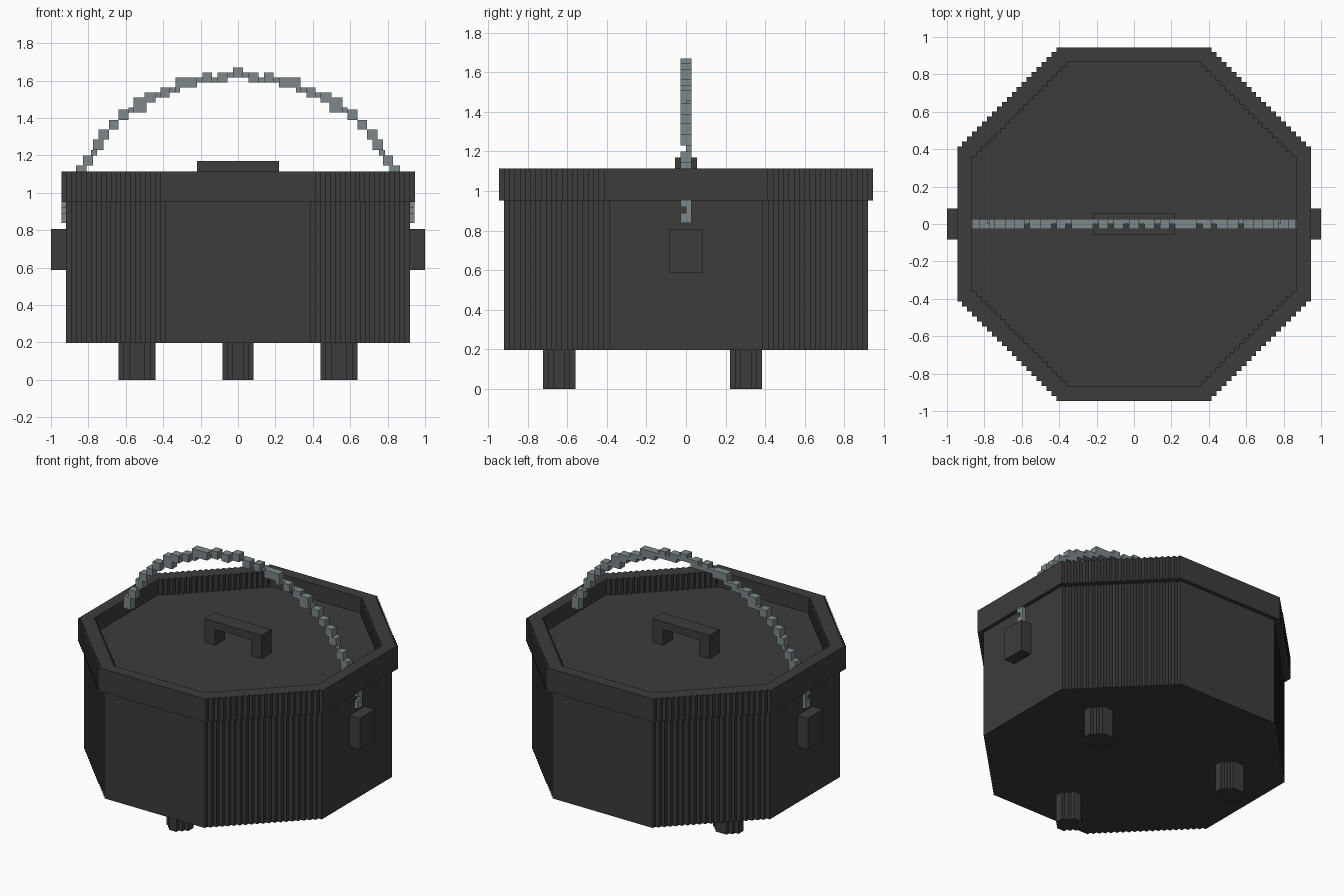
import bpy, bmesh

if "Cube" in bpy.data.objects:
    bpy.data.objects.remove(bpy.data.objects["Cube"])


def material(name, rgb):
    m = bpy.data.materials.new(name)
    m.diffuse_color = (*rgb, 1.0)
    m.use_nodes = True
    m.node_tree.nodes["Principled BSDF"].inputs["Base Color"].default_value = m.diffuse_color
    return m


IRON = material("dark iron", (0.045, 0.045, 0.045))
STEEL = material("chain steel", (0.205, 0.245, 0.255))


def finish(bm, name, mat):
    bmesh.ops.recalc_face_normals(bm, faces=bm.faces[:])
    mesh = bpy.data.meshes.new(name)
    bm.to_mesh(mesh)
    bm.free()
    mesh.materials.append(mat)
    ob = bpy.data.objects.new(name, mesh)
    bpy.context.collection.objects.link(ob)
    return ob


def stepped_octagon(rx, ry, cut, steps):
    """Outline of an octagon whose four diagonals are staircases."""
    s = cut / steps
    quarter = [(rx, ry - cut)]
    for i in range(steps):
        quarter.append((rx - (i + 1) * s, ry - cut + i * s))
        quarter.append((rx - (i + 1) * s, ry - cut + (i + 1) * s))
    back = quarter[::-1]
    return (quarter + [(-x, y) for x, y in back]
            + [(-x, -y) for x, y in quarter] + [(x, -y) for x, y in back])


def prism(name, outline, z0, z1, mat, cx=0, cy=0):
    bm = bmesh.new()
    face = bm.faces.new([bm.verts.new((x + cx, y + cy, z0)) for x, y in outline])
    top = bmesh.ops.extrude_face_region(bm, geom=[face])["geom"]
    verts = [v for v in top if isinstance(v, bmesh.types.BMVert)]
    bmesh.ops.translate(bm, verts=verts, vec=(0, 0, z1 - z0))
    return finish(bm, name, mat)


def ring(name, outer, inner, z0, z1, mat):
    bm = bmesh.new()
    loops = [[bm.verts.new((x, y, z)) for x, y in pts]
             for pts, z in ((outer, z0), (outer, z1), (inner, z1), (inner, z0))]
    n = len(outer)
    for k in range(4):
        a, b = loops[k], loops[(k + 1) % 4]
        for i in range(n):
            j = (i + 1) % n
            bm.faces.new((a[i], a[j], b[j], b[i]))
    return finish(bm, name, mat)


def boxes(name, spans, mat):
    bm = bmesh.new()
    for x0, x1, y0, y1, z0, z1 in spans:
        vs = bmesh.ops.create_cube(bm, size=1)["verts"]
        bmesh.ops.scale(bm, verts=vs, vec=(x1 - x0, y1 - y0, z1 - z0))
        bmesh.ops.translate(bm, verts=vs,
                            vec=((x0 + x1) / 2, (y0 + y1) / 2, (z0 + z1) / 2))
    return finish(bm, name, mat)


# Pot body (its top is the recessed lid) and raised rim
prism("pot_body", stepped_octagon(0.919, 0.919, 0.53, 20), 0.198, 1.005, IRON)
ring("rim", stepped_octagon(0.945, 0.945, 0.53, 20),
     stepped_octagon(0.865, 0.865, 0.505, 20), 0.951, 1.114, IRON)

# Lid handle: two posts and a bar
boxes("lid_handle", [(-0.22, 0.22, -0.055, 0.055, 1.115, 1.169),
                     (-0.22, -0.139, -0.055, 0.055, 1.0, 1.115),
                     (0.139, 0.22, -0.055, 0.055, 1.0, 1.115)], IRON)

# Side grips
for side, s in (("left", -1), ("right", 1)):
    x0, x1 = sorted((s * 0.91, s * 1.0))
    boxes(side + "_grip", [(x0, x1, -0.083, 0.083, 0.588, 0.808)], IRON)

# Three feet
for name, x, y in (("front_foot", 0, -0.64), ("left_foot", -0.54, 0.303),
                   ("right_foot", 0.54, 0.303)):
    rx = 0.083 if x == 0 else 0.098
    prism(name, stepped_octagon(rx, 0.082, 0.054, 2), 0, 0.2, IRON, x, y)

# Chain: links (x0, x1, z0, z1) on one side, mirrored to the other
LINKS = [(0, 0.027, 1.617, 1.67), (0.055, 0.11, 1.59, 1.644),
         (0.14, 0.19, 1.59, 1.644), (0.22, 0.335, 1.563, 1.617),
         (0.31, 0.335, 1.536, 1.563), (0.365, 0.415, 1.51, 1.563),
         (0.44, 0.5, 1.482, 1.536), (0.49, 0.56, 1.43, 1.51),
         (0.585, 0.64, 1.39, 1.445), (0.64, 0.69, 1.34, 1.39),
         (0.69, 0.745, 1.285, 1.34), (0.72, 0.775, 1.23, 1.285),
         (0.775, 0.83, 1.145, 1.2), (0.81, 0.865, 1.06, 1.145),
         (0.91, 0.944, 0.838, 0.89), (0.91, 0.944, 0.92, 0.952)]
# Thin connectors between the links
JOINTS = [(0.027, 0.055, 1.617, 1.644), (0.11, 0.14, 1.59, 1.617),
          (0.19, 0.22, 1.59, 1.617), (0.335, 0.365, 1.536, 1.563),
          (0.415, 0.44, 1.51, 1.536), (0.56, 0.585, 1.43, 1.457),
          (0.755, 0.785, 1.2, 1.23), (0.91, 0.944, 0.89, 0.92)]
spans = []
for group, y0 in ((LINKS, -0.027), (JOINTS, 0.0)):
    for x0, x1, z0, z1 in group:
        spans.append((x0, x1, y0, 0.027, z0, z1))
        spans.append((-x1, -x0, y0, 0.027, z0, z1))
boxes("chain", spans, STEEL)
